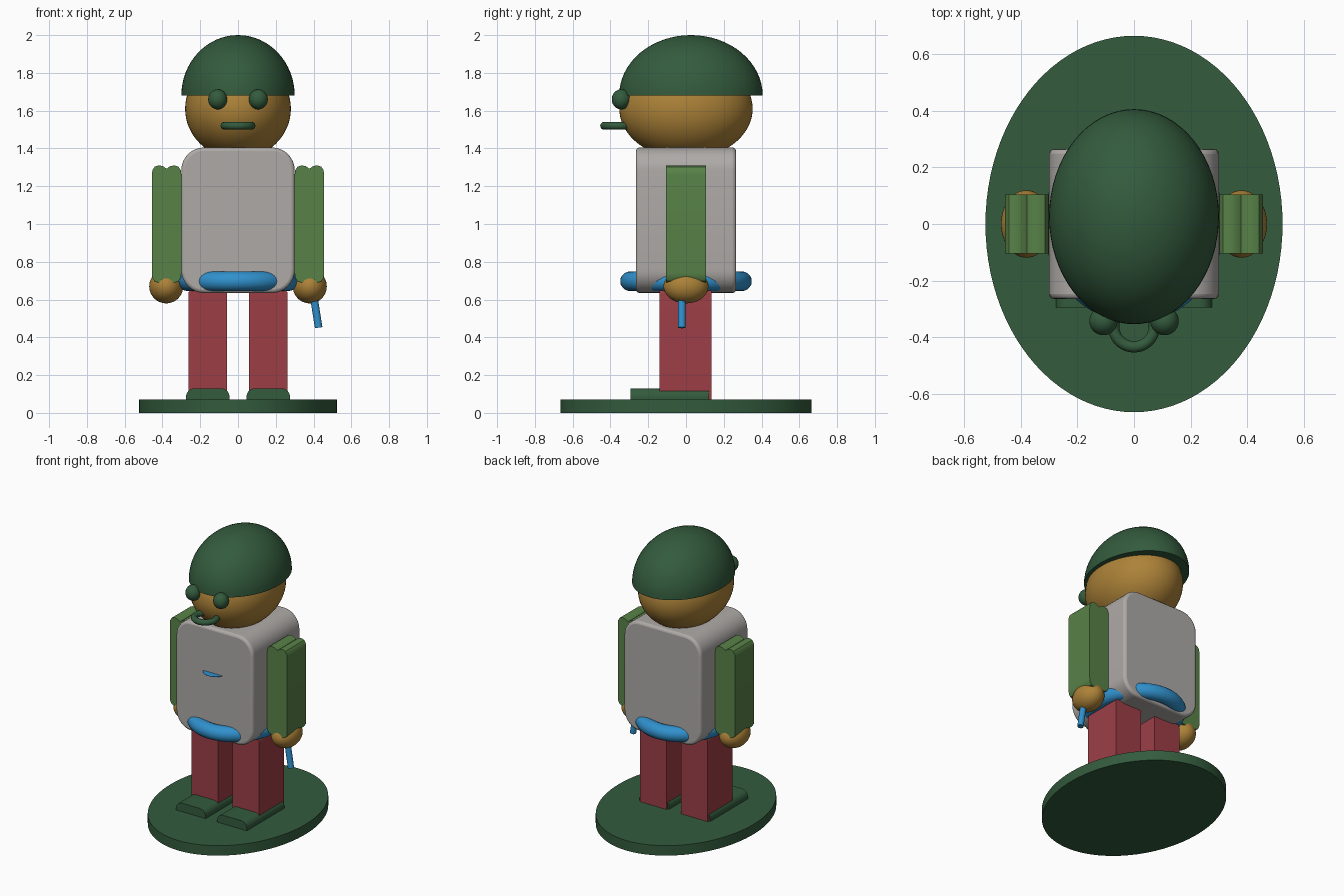
import bpy, bmesh, math
from mathutils import Matrix

cube = bpy.data.objects.get("Cube")
if cube:
    bpy.data.objects.remove(cube, do_unlink=True)


def material(name, rgb):
    lin = [((c / 255 + 0.055) / 1.055) ** 2.4 for c in rgb] + [1.0]
    m = bpy.data.materials.new(name)
    m.use_nodes = True
    m.diffuse_color = lin
    m.node_tree.nodes["Principled BSDF"].inputs["Base Color"].default_value = lin
    return m


dark_green = material("dark green", (51, 91, 61))
leaf_green = material("leaf green", (88, 130, 72))
stone_grey = material("stone grey", (174, 170, 167))
ochre = material("ochre", (172, 130, 56))
brick_red = material("brick red", (156, 62, 70))
sky_blue = material("sky blue", (48, 145, 205))


def finish(name, bm, mat, bevel=0):
    bmesh.ops.recalc_face_normals(bm, faces=bm.faces)
    mesh = bpy.data.meshes.new(name)
    bm.to_mesh(mesh)
    bm.free()
    mesh.materials.append(mat)
    ob = bpy.data.objects.new(name, mesh)
    bpy.context.collection.objects.link(ob)
    if bevel:
        mod = ob.modifiers.new("Soft rim", 'BEVEL')
        mod.width, mod.segments = bevel, 3
        mod.limit_method, mod.angle_limit = 'ANGLE', math.radians(50)
    bpy.ops.object.select_all(action='DESELECT')
    ob.select_set(True)
    bpy.context.view_layer.objects.active = ob
    bpy.ops.object.shade_smooth_by_angle(angle=math.radians(35))
    return ob


def ellipsoid(name, loc, size, mat, dome=False):
    bm = bmesh.new()
    bmesh.ops.create_uvsphere(bm, u_segments=64, v_segments=32, radius=1)
    if dome:
        geom = bm.verts[:] + bm.edges[:] + bm.faces[:]
        bmesh.ops.bisect_plane(bm, geom=geom, dist=1e-4, plane_co=(0, 0, 0),
                               plane_no=(0, 0, -1), clear_outer=True)
        bmesh.ops.holes_fill(bm, edges=[e for e in bm.edges if e.is_boundary])
    bm.transform(Matrix.LocRotScale(loc, None, size))
    return finish(name, bm, mat)


def cylinder(name, loc, size, mat, tilt=0):
    bm = bmesh.new()
    bmesh.ops.create_cone(bm, cap_ends=True, segments=96, radius1=1, radius2=1, depth=1)
    bm.transform(Matrix.Translation(loc) @ Matrix.Rotation(tilt, 4, 'Y')
                 @ Matrix.Diagonal((*size, 1)))
    return finish(name, bm, mat)


def ring(name, loc, rx, ry, tube, mat):
    bm = bmesh.new()
    n, k = 72, 20
    rows = []
    for i in range(n):
        a = math.tau * i / n
        row = []
        for j in range(k):
            b = math.tau * j / k
            out, up = tube * math.cos(b), tube * math.sin(b)
            row.append(bm.verts.new((loc[0] + (rx + out) * math.cos(a),
                                     loc[1] + (ry + out) * math.sin(a), loc[2] + up)))
        rows.append(row)
    for i in range(n):
        for j in range(k):
            p, q = rows[i], rows[(i + 1) % n]
            bm.faces.new((p[j], q[j], q[(j + 1) % k], p[(j + 1) % k]))
    return finish(name, bm, mat)


def extrude_y(name, points, y0, y1, mat, bevel=0):
    bm = bmesh.new()
    face = bm.faces.new([bm.verts.new((x, y0, z)) for x, z in points])
    new = bmesh.ops.extrude_face_region(bm, geom=[face])["geom"]
    moved = [v for v in new if isinstance(v, bmesh.types.BMVert)]
    bmesh.ops.translate(bm, verts=moved, vec=(0, y1 - y0, 0))
    return finish(name, bm, mat, bevel)


def rounded(x0, x1, z0, z1, top, bottom=0, n=8):
    """Rectangle outline with separately rounded top and bottom corners."""
    pts = []
    for cx, cz, r, start in ((x1 - top, z1 - top, top, 0), (x0 + top, z1 - top, top, 90),
                             (x0 + bottom, z0 + bottom, bottom, 180),
                             (x1 - bottom, z0 + bottom, bottom, 270)):
        for i in range(n + 1 if r else 1):
            a = math.radians(start + 90 * i / n)
            pts.append((cx + r * math.cos(a), cz + r * math.sin(a)))
    return pts


# Stand and body
cylinder("base", (0, 0, 0.035), (0.525, 0.665, 0.07), dark_green)
extrude_y("torso", rounded(-0.3, 0.3, 0.635, 1.405, 0.12, 0.12), -0.265, 0.265, stone_grey, 0.018)
ring("belt", (0, 0, 0.697), 0.266, 0.296, 0.052, sky_blue)
cylinder("chest_tab", (-0.01, -0.235, 1.09), (0.08, 0.08, 0.002), sky_blue)

# Head
ellipsoid("head", (0, 0, 1.61), (0.28, 0.353, 0.265), ochre)
ellipsoid("cap", (0, 0.026, 1.68), (0.3, 0.38, 0.32), dark_green, dome=True)
ring("mouth", (0, -0.362, 1.52), 0.072, 0.072, 0.02, dark_green)

# Arm outline: twin-lobed at both ends
lobe = [(0.3, 1.26), (0.303, 1.285), (0.315, 1.303), (0.335, 1.31), (0.358, 1.307), (0.378, 1.292)]
top = lobe + [(0.756 - x, z) for x, z in reversed(lobe[:-1])]
arm = top + [(x, 2 - z) for x, z in reversed(top)]

# Paired parts
for side, s in (("left", 1), ("right", -1)):
    def flip(pts):
        return [(s * x, z) for x, z in pts]
    extrude_y(side + "_leg", flip(rounded(0.057, 0.263, 0.07, 0.65, 0.02)), -0.14, 0.135, brick_red)
    extrude_y(side + "_shoe", flip(rounded(0.045, 0.275, 0.065, 0.13, 0.045)), -0.295, 0.122, dark_green)
    extrude_y(side + "_arm", flip(arm), -0.105, 0.105, leaf_green)
    ellipsoid(side + "_hand", (s * 0.38, 0, 0.67), (0.09, 0.119, 0.09), ochre)
    ellipsoid(side + "_eye", (s * 0.108, -0.343, 1.66), (0.05, 0.05, 0.053), dark_green)

# Stick held in the left hand
cylinder("stick", (0.413, -0.022, 0.54), (0.02, 0.02, 0.18), sky_blue, tilt=math.radians(-9))
